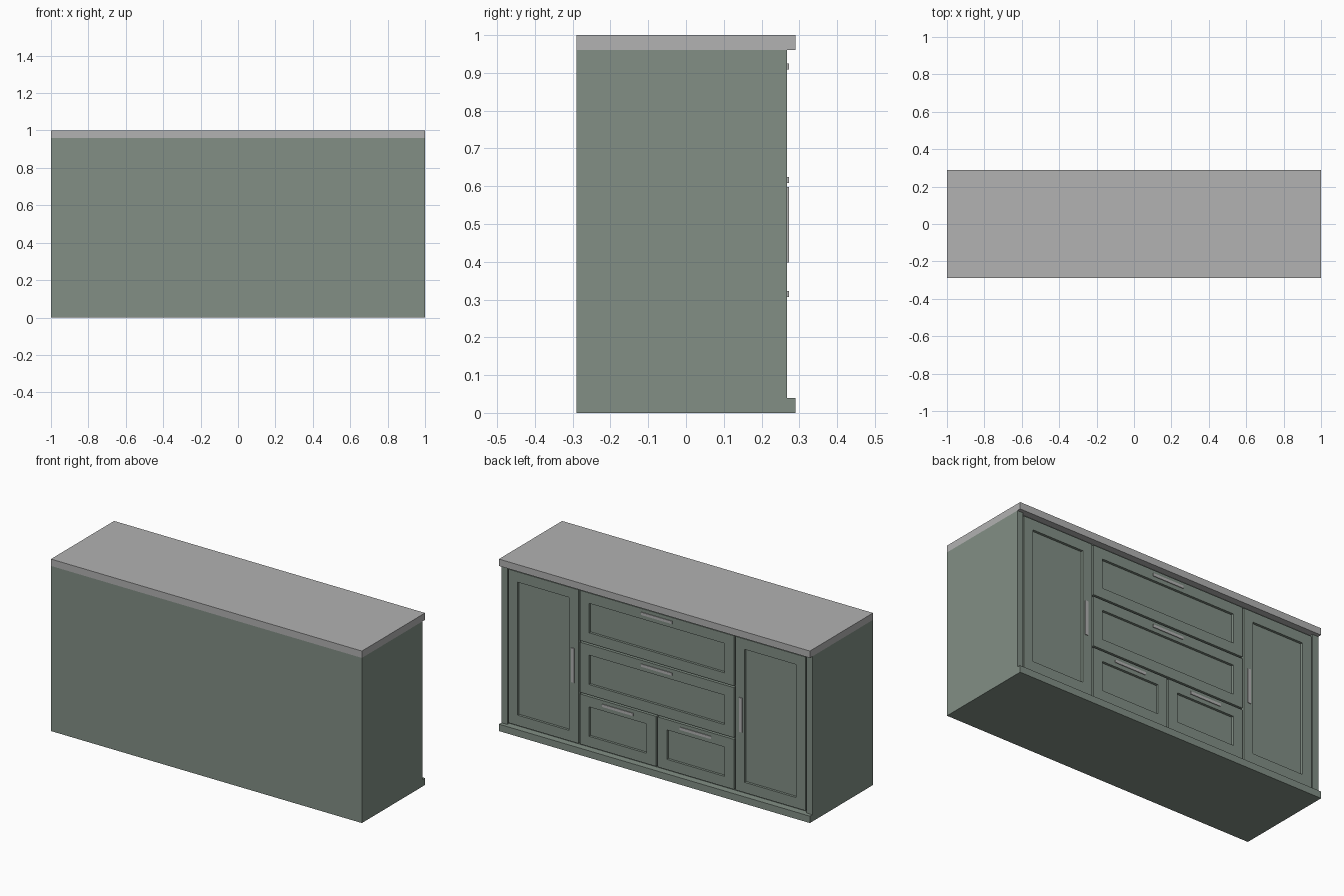
import bpy, bmesh
from mathutils import Vector

if "Cube" in bpy.data.objects:
    bpy.data.objects.remove(bpy.data.objects["Cube"])


def material(name, rgb):
    m = bpy.data.materials.new(name)
    m.diffuse_color = (*rgb, 1)
    m.use_nodes = True
    m.node_tree.nodes["Principled BSDF"].inputs["Base Color"].default_value = m.diffuse_color
    return m


GREEN = material("sage green paint", (0.223, 0.275, 0.235))
GREY = material("light grey", (0.445, 0.445, 0.445))
FACE = 0.268      # y of the door and drawer fronts
CARCASS = 0.25    # y of the carcass behind them


def box(name, lo, hi, mat, frame=0.0, depth=0.0):
    """Box between two corners; optional recessed panel in its +y face."""
    bm = bmesh.new()
    bmesh.ops.create_cube(bm, size=1)
    lo, hi = Vector(lo), Vector(hi)
    for v in bm.verts:
        v.co = (lo + hi) / 2 + v.co * (hi - lo)
    bm.normal_update()
    if frame:
        front = max(bm.faces, key=lambda f: f.calc_center_median().y)
        bmesh.ops.inset_region(bm, faces=[front], thickness=frame, use_even_offset=True)
        new = bmesh.ops.extrude_discrete_faces(bm, faces=[front])["faces"]
        verts = {v for f in new for v in f.verts}
        bmesh.ops.translate(bm, verts=list(verts), vec=(0, -depth, 0))
    mesh = bpy.data.meshes.new(name)
    bm.to_mesh(mesh)
    bm.free()
    mesh.materials.append(mat)
    ob = bpy.data.objects.new(name, mesh)
    bpy.context.collection.objects.link(ob)
    return ob


def shaker(name, x0, x1, z0, z1):
    g = 0.005     # half of the gap between neighbouring fronts
    box(name, (x0 + g, CARCASS, z0 + g), (x1 - g, FACE, z1 - g), GREEN, 0.06, 0.014)


def handle(name, x, z, w, h):
    box(name, (x - w / 2, FACE - 0.002, z - h / 2),
        (x + w / 2, FACE + 0.004, z + h / 2), GREY)


# Worktop, plinth and carcass
box("worktop", (-1, -0.29, 0.96), (1, 0.29, 1), GREY)
box("plinth", (-1, -0.29, 0), (1, 0.29, 0.04), GREEN)
box("carcass", (-1, -0.29, 0.04), (1, CARCASS, 0.96), GREEN)

# Side frame posts and doors with upright handles
Z0, Z1 = 0.047, 0.95
for s, side in ((-1, "left"), (1, "right")):
    a, b = sorted((s * 0.962, s))
    box(side + "_post", (a, CARCASS, 0.04), (b, FACE, 0.96), GREEN)
    a, b = sorted((s * 0.5, s * 0.96))
    shaker(side + "_door", a, b, Z0, Z1)
    handle(side + "_door_handle", s * 0.54, 0.498, 0.02, 0.2)

# Drawers: two wide rows over a split row
row = (Z1 - Z0) / 3
for i, name in enumerate(("bottom", "middle", "top")):
    z = Z0 + i * row
    spans = ((-0.5, 0), (0, 0.5)) if i == 0 else ((-0.5, 0.5),)
    for j, (a, b) in enumerate(spans):
        shaker(f"{name}_drawer_{j + 1}", a, b, z, z + row)
        handle(f"{name}_drawer_handle_{j + 1}", (a + b) / 2, z + row - 0.033, 0.2, 0.016)
